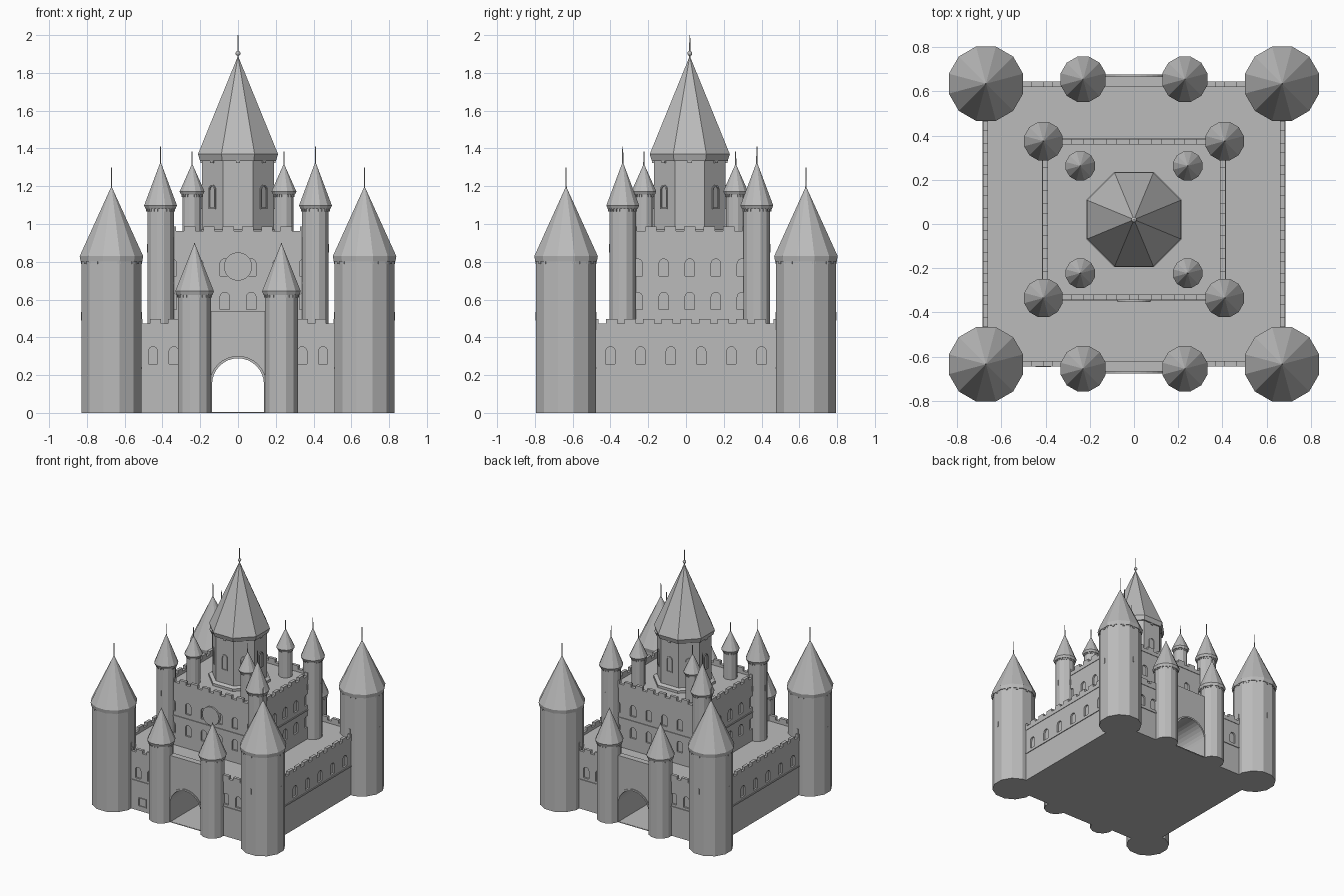
import bpy, bmesh
from math import sin, cos, pi, radians
from mathutils import Matrix, Vector

if "Cube" in bpy.data.objects:
    bpy.data.objects.remove(bpy.data.objects["Cube"])

stone = bpy.data.materials.new("grey_stone")
stone.use_nodes = True
stone.diffuse_color = (0.5, 0.5, 0.5, 1)
stone.node_tree.nodes["Principled BSDF"].inputs["Base Color"].default_value = (0.5, 0.5, 0.5, 1)

KEEP_Y = 0.02   # the keep sits slightly behind the middle
OUT_X, OUT_Y, DECK = 0.68, 0.64, 0.45
IN_X, IN_Y, ROOF = 0.41, 0.36, 0.94


def finish(bm, name):
    bmesh.ops.recalc_face_normals(bm, faces=bm.faces)
    mesh = bpy.data.meshes.new(name)
    bm.to_mesh(mesh)
    bm.free()
    mesh.materials.append(stone)
    ob = bpy.data.objects.new(name, mesh)
    bpy.context.scene.collection.objects.link(ob)
    return ob


def box(bm, x0, x1, y0, y1, z0, z1):
    size = Matrix.Diagonal((x1 - x0, y1 - y0, z1 - z0, 1))
    mid = Matrix.Translation(((x0 + x1) / 2, (y0 + y1) / 2, (z0 + z1) / 2))
    bmesh.ops.create_cube(bm, size=1, matrix=mid @ size)


def lathe(bm, profile, sides, x, y):
    """Faceted solid of revolution with flats facing the axes."""
    rings = []
    for r, z in profile:
        r /= cos(pi / sides)
        n = sides if r > 0 else 1
        turn = [2 * pi * (i + 0.5) / sides for i in range(n)]
        rings.append([bm.verts.new((x + r * cos(t), y + r * sin(t), z)) for t in turn])
    for a, b in zip(rings, rings[1:]):
        for i in range(sides):
            j = (i + 1) % sides
            quad = [a[i % len(a)], a[j % len(a)], b[j % len(b)], b[i % len(b)]]
            bm.faces.new(list(dict.fromkeys(quad)))


def facing(x, y, z, angle):
    """Local x runs across, y up and z outward; angle 0 faces the front."""
    return (Matrix.Translation((x, y, z)) @ Matrix.Rotation(angle, 4, 'Z')
            @ Matrix.Rotation(pi / 2, 4, 'X'))


def arch(w, h, steps=8):
    r = w / 2
    arc = [(r * cos(pi * i / steps), h - r + r * sin(pi * i / steps)) for i in range(steps + 1)]
    return [(-r, 0), (r, 0)] + arc


def prism(bm, pts, z0, z1, m):
    lo, hi = [[bm.verts.new(m @ Vector((u, v, z))) for u, v in pts] for z in (z0, z1)]
    bm.faces.new(lo)
    bm.faces.new(hi)
    for i in range(len(pts)):
        j = (i + 1) % len(pts)
        bm.faces.new((lo[i], lo[j], hi[j], hi[i]))


def frame(bm, outer, inner, z0, z1, m):
    """Raised border between two matching outlines."""
    loops = [[bm.verts.new(m @ Vector((u, v, z))) for u, v in pts]
             for pts, z in ((outer, z0), (outer, z1), (inner, z1), (inner, z0))]
    for a, b in zip(loops, loops[1:]):
        for i in range(len(a)):
            j = (i + 1) % len(a)
            bm.faces.new((a[i], a[j], b[j], b[i]))


def cut(ob, bm):
    cutter = finish(bm, "cutter")
    cutter.hide_render = True
    mod = ob.modifiers.new("cut", 'BOOLEAN')
    mod.object, mod.operation, mod.solver = cutter, 'DIFFERENCE', 'EXACT'
    bpy.context.view_layer.update()
    dg = bpy.context.evaluated_depsgraph_get()
    mesh = bpy.data.meshes.new_from_object(ob.evaluated_get(dg))
    ob.modifiers.clear()
    ob.data = mesh
    bpy.data.objects.remove(cutter)


def wall_spots(hx, hy, cy, xs, ys, z):
    """Placements on the four faces of a rectangular block."""
    for s in (-1, 1):
        for x in xs:
            yield facing(x, cy + s * hy, z, 0 if s < 0 else pi)
        for y in ys:
            yield facing(s * hx, cy + y, z, s * pi / 2)


def band(bm, hx, hy, cy, z0, z1, out, depth):
    """Hollow rectangular strip around a block."""
    for s in (-1, 1):
        y0, y1 = sorted((cy + s * (hy + out), cy + s * (hy - depth)))
        box(bm, -hx - out, hx + out, y0, y1, z0, z1)
        x0, x1 = sorted((s * (hx + out), s * (hx - depth)))
        box(bm, x0, x1, cy - hy + depth, cy + hy - depth, z0, z1)


def battlements(name, hx, hy, cy, deck, low, high):
    bm = bmesh.new()
    band(bm, hx, hy, cy, deck, low, 0.004, 0.02)
    for half, along_x in ((hx, True), (hy, False)):
        n = round(2 * half / 0.1)
        for i in range(n):
            c = (i + 0.5) * 2 * half / n - half
            for s in (-1, 1):
                if along_x:
                    y = cy + s * (hy - 0.008)
                    box(bm, c - 0.03, c + 0.03, y - 0.012, y + 0.012, low, high)
                else:
                    x = s * (hx - 0.008)
                    box(bm, x - 0.012, x + 0.012, cy + c - 0.03, cy + c + 0.03, low, high)
    finish(bm, name)


def tower(name, x, y, r, z0, eave, brim, apex, tip, sides=12, slit_z=None):
    bm = bmesh.new()
    lathe(bm, [(0, z0), (r, z0), (r, eave), (0, eave)], sides, x, y)
    finish(bm, name + "_body")
    drop = 0.13 * brim + 0.008
    bm = bmesh.new()
    lathe(bm, [(0, eave - drop), (r + (brim - r) * 0.5, eave - drop), (brim, eave), (0, apex)], sides, x, y)
    finish(bm, name + "_roof")
    # small brackets under the eave
    bm = bmesh.new()
    for i in range(2 * sides):
        m = facing(x, y, eave - drop - 0.012, pi * i / sides)
        w = r * 0.06
        prism(bm, [(-w, 0), (w, 0), (w, 0.014), (-w, 0.014)], r * 0.9, r + (brim - r) * 0.4, m)
    finish(bm, name + "_brackets")
    bm = bmesh.new()
    lathe(bm, [(0, apex - 0.03), (0.0035, apex - 0.03), (0.002, tip), (0, tip)], 6, x, y)
    finish(bm, name + "_spike")
    if slit_z:
        bm = bmesh.new()
        for a in (0, pi / 2, pi, -pi / 2):
            slit = [(-0.005, 0), (0.005, 0), (0.005, 0.045), (-0.005, 0.045)]
            prism(bm, slit, r - 0.005, r + 0.003, facing(x, y, slit_z, a))
        finish(bm, name + "_slits")


# outer ward with window recesses and a gate passage front to back
bm = bmesh.new()
box(bm, -OUT_X, OUT_X, -OUT_Y, OUT_Y, 0, DECK)
ward = finish(bm, "outer_ward")
bm = bmesh.new()
outer_ys = [-0.4 + 0.16 * i for i in range(6)]
for m in wall_spots(OUT_X, OUT_Y, 0, (-0.45, -0.34, 0.34, 0.45), outer_ys, 0.26):
    prism(bm, arch(0.05, 0.09), -0.014, 0.02, m)
cut(ward, bm)
bm = bmesh.new()
prism(bm, arch(0.275, 0.285, 16), -1, 1, facing(0, 0, 0.004, 0))
cut(ward, bm)
battlements("outer_battlements", OUT_X, OUT_Y, 0, DECK - 0.01, 0.472, 0.497)

# ledge under the outer windows, broken at the gates
bm = bmesh.new()
for s in (-1, 1):
    box(bm, s * OUT_X - 0.006, s * OUT_X + 0.006, -OUT_Y, OUT_Y, 0.232, 0.242)
    for t in (-1, 1):
        x0, x1 = sorted((s * 0.23, s * OUT_X))
        box(bm, x0, x1, t * OUT_Y - 0.006, t * OUT_Y + 0.006, 0.232, 0.242)
finish(bm, "outer_ledge")

# gate walls and arch trims
bm = bmesh.new()
for s in (-1, 1):
    y0, y1 = sorted((s * 0.62, s * 0.668))
    box(bm, -0.23, 0.23, y0, y1, 0, 0.54)
gates = finish(bm, "gate_walls")
bm = bmesh.new()
prism(bm, arch(0.275, 0.285, 16), -1, 1, facing(0, 0, 0.004, 0))
cut(gates, bm)
bm = bmesh.new()
for a in (0, pi):
    frame(bm, arch(0.3, 0.3, 16), arch(0.275, 0.287, 16), 0.66, 0.676, facing(0, 0, 0.002, a))
finish(bm, "gate_trims")

# low hatches beside the front gate
bm = bmesh.new()
square, hole = [[(-w, -w), (w, -w), (w, w), (-w, w)] for w in (0.035, 0.029)]
for x in (-0.41, -0.295):
    frame(bm, square, hole, -0.002, 0.007, facing(x, -OUT_Y, 0.073, 0))
finish(bm, "wall_hatches")

# keep with two rows of windows
bm = bmesh.new()
box(bm, -IN_X, IN_X, KEEP_Y - IN_Y, KEEP_Y + IN_Y, DECK - 0.02, ROOF)
keep = finish(bm, "keep")
bm = bmesh.new()
keep_xs = [-0.35 + 0.14 * i for i in range(6)]
keep_ys = [-0.276 + 0.138 * i for i in range(5)]
for z in (0.548, 0.725):
    for m in wall_spots(IN_X, IN_Y, KEEP_Y, keep_xs, keep_ys, z):
        prism(bm, arch(0.05, 0.09), -0.014, 0.02, m)
cut(keep, bm)
battlements("keep_battlements", IN_X, IN_Y, KEEP_Y, ROOF - 0.01, 0.962, 0.988)
bm = bmesh.new()
band(bm, IN_X, IN_Y, KEEP_Y, 0.682, 0.692, 0.006, 0.01)
finish(bm, "keep_ledge")
bm = bmesh.new()
bmesh.ops.create_cone(bm, cap_ends=True, segments=24, radius1=0.075, radius2=0.075, depth=0.024,
                      matrix=facing(0, KEEP_Y - IN_Y, 0.775, 0))
finish(bm, "keep_front_disc")

# towers, mirrored to all four quarters
for sx, side in ((1, "left"), (-1, "right")):
    for sy, end in ((-1, "front"), (1, "back")):
        tag = end + "_" + side
        tower(tag + "_corner_tower", sx * 0.67, sy * 0.635, 0.158, 0, 0.83, 0.168, 1.2, 1.3, slit_z=0.49)
        tower(tag + "_gate_tower", sx * 0.23, sy * 0.655, 0.088, 0, 0.645, 0.102, 0.9, 0.9)
        tower(tag + "_keep_turret", sx * 0.41, KEEP_Y + sy * 0.355, 0.07, DECK - 0.01, 1.098, 0.087,
              1.33, 1.41, slit_z=0.85)
        tower(tag + "_small_turret", sx * 0.243, KEEP_Y + sy * 0.243, 0.05, ROOF - 0.01, 1.172, 0.066,
              1.32, 1.385)

# great central tower
tower("great_tower", 0, KEEP_Y, 0.19, ROOF - 0.01, 1.37, 0.212, 1.89, 2.0, sides=8)
bm = bmesh.new()
lathe(bm, [(0, ROOF - 0.01), (0.215, ROOF - 0.01), (0.215, 0.96), (0.19, 0.972), (0, 0.972)], 8, 0, KEEP_Y)
finish(bm, "great_tower_plinth")
bm = bmesh.new()
for i in range(8):
    m = facing(0, KEEP_Y, 1.08, i * pi / 4)
    outer = arch(0.05, 0.127)
    inner = [(u * 0.72, 0.007 + v * 0.89) for u, v in outer]
    frame(bm, outer, inner, 0.186, 0.197, m)
finish(bm, "great_tower_windows")
bm = bmesh.new()
bmesh.ops.create_uvsphere(bm, u_segments=12, v_segments=8, radius=0.013,
                          matrix=Matrix.Translation((0, KEEP_Y, 1.903)))
ball = finish(bm, "great_tower_finial")
ball.data.polygons.foreach_set("use_smooth", [True] * len(ball.data.polygons))
